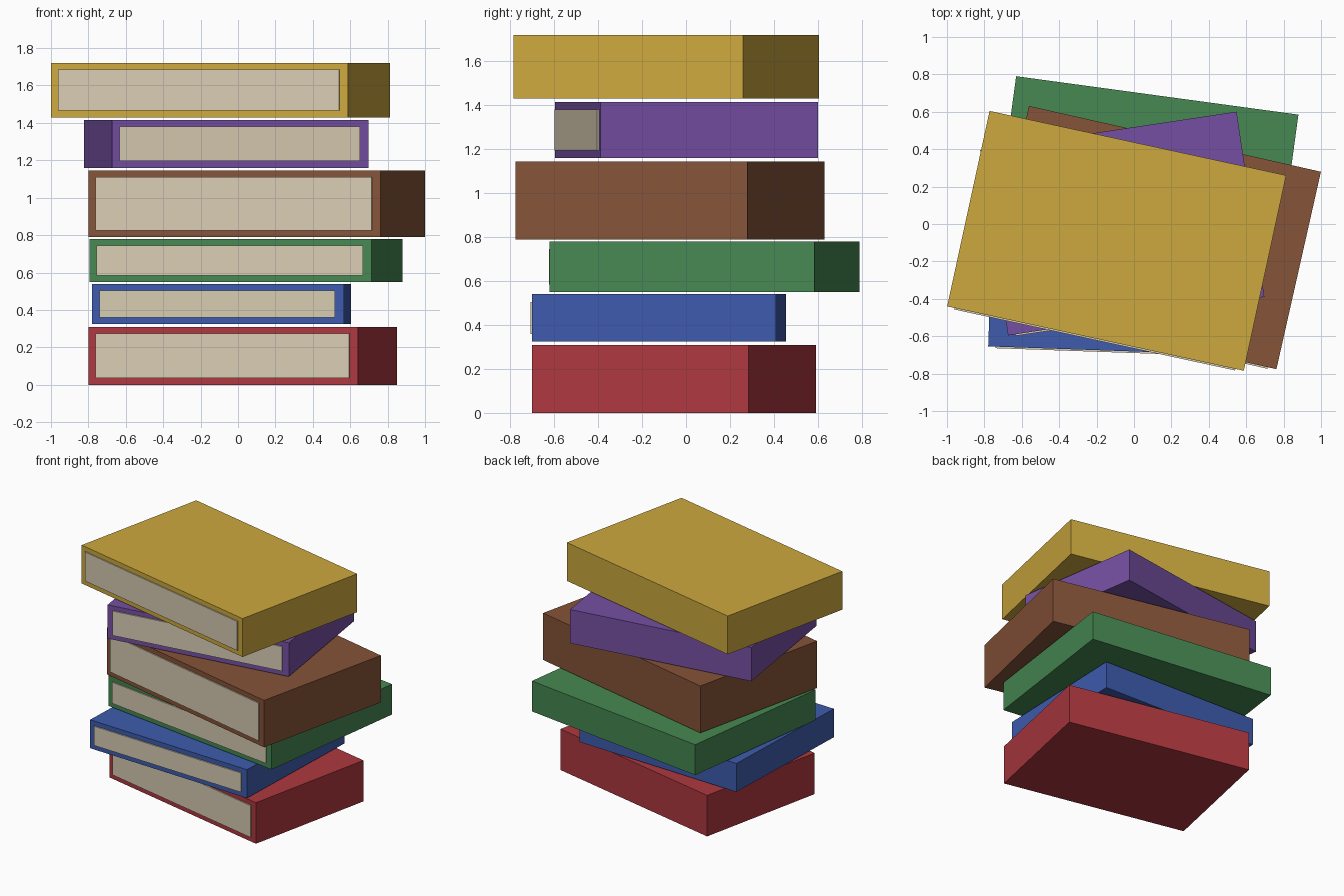
import bpy
import math
from mathutils import Matrix

if "Cube" in bpy.data.objects:
    bpy.data.objects.remove(bpy.data.objects["Cube"])

MARGIN = 0.04       # cover border around the page block
PROUD = 0.009       # how far the pages stand out of the front


def material(name, rgb):
    """Flat material from 0-255 display values, stored as linear."""
    def lin(v):
        v /= 255
        return v / 12.92 if v <= 0.04045 else ((v + 0.055) / 1.055) ** 2.4
    mat = bpy.data.materials.new(name)
    mat.diffuse_color = (*[lin(v) for v in rgb], 1)
    mat.use_nodes = True
    mat.node_tree.nodes["Principled BSDF"].inputs["Base Color"].default_value = mat.diffuse_color
    return mat


def box(name, size, centre, frame, mat):
    """Box with the given size, placed at centre inside a local frame."""
    bpy.ops.mesh.primitive_cube_add(size=1)
    ob = bpy.context.object
    ob.name = name
    ob.data.transform(Matrix.Translation(centre) @ Matrix.Diagonal((*size, 1)))
    ob.matrix_world = frame
    ob.data.materials.append(mat)
    return ob


def book(name, rgb, centre, size, turn, bottom):
    """Closed cover with a page plate set on its front face."""
    width, depth, height = size
    frame = (Matrix.Translation((*centre, bottom + height / 2))
             @ Matrix.Rotation(math.radians(turn), 4, 'Z'))
    box(name + "_book_cover", size, (0, 0, 0), frame, material(name, rgb))
    box(name + "_book_pages",
        (width - 2 * MARGIN - 0.006, PROUD, height - 0.07),
        (-0.003, -(depth + PROUD) / 2 + 0.0005, 0), frame, paper)


paper = material("paper", (216, 204, 178))

# Stack from bottom to top: colour, centre, width/depth/height, turn, bottom
book("red", (174, 56, 63), (0.025, -0.055), (1.473, 1.008, 0.31), -12.0, 0.0)
book("blue", (62, 92, 174), (-0.0875, -0.1225), (1.346, 1.111, 0.215), -2.0, 0.325)
book("green", (70, 136, 81), (0.0425, 0.085), (1.523, 1.216, 0.23), -7.75, 0.55)
book("brown", (134, 83, 56), (0.10, -0.0725), (1.6, 1.082, 0.355), -12.7, 0.79)
book("purple", (117, 79, 162), (-0.0625, 0.0025), (1.386, 1.001, 0.255), 8.55, 1.16)
book("yellow", (205, 169, 62), (-0.0925, -0.09), (1.623, 1.069, 0.29), -12.25, 1.43)
